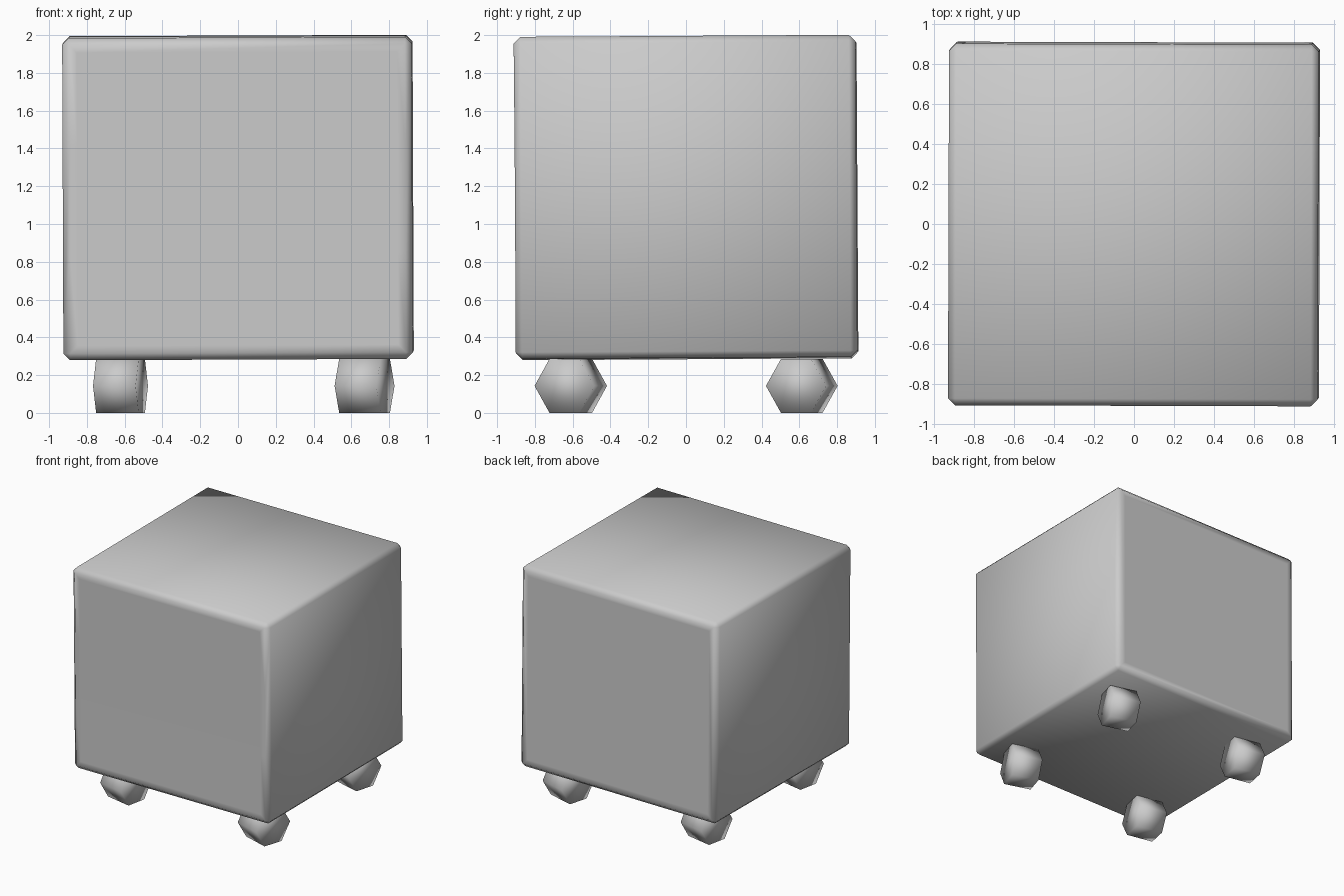
import bpy, bmesh
from math import pi
from mathutils import Matrix, Euler

if "Cube" in bpy.data.objects:
    bpy.data.objects.remove(bpy.data.objects["Cube"])


def add_mesh(name, bm):
    for f in bm.faces:
        f.smooth = True
    me = bpy.data.meshes.new(name)
    bm.to_mesh(me)
    bm.free()
    ob = bpy.data.objects.new(name, me)
    bpy.context.collection.objects.link(ob)
    return ob


# cabinet body: chamfered box with three barely marked drawer fronts
bm = bmesh.new()
bmesh.ops.create_cube(bm, size=1, matrix=Matrix.Diagonal((1.85, 1.81, 1.705, 1)))
bmesh.ops.bevel(bm, geom=bm.edges[:], offset=0.035, segments=1, affect='EDGES')
bm.normal_update()
for side in (-1, 1):
    panel = [f for f in bm.faces if f.normal.y * side > 0.99]
    bmesh.ops.inset_region(bm, faces=panel, thickness=0.06)
    if side == -1:
        for z in (-0.28, 0.28):
            panel = [f for f in bm.faces if f.normal.y < -0.99]
            geom = set(panel)
            for f in panel:
                geom.update(f.edges)
                geom.update(f.verts)
            bmesh.ops.bisect_plane(bm, geom=list(geom), plane_co=(0, 0, z), plane_no=(0, 0, 1))
for v in bm.verts:
    if abs(abs(v.co.z) - 0.28) < 0.001:
        v.co.y += 0.002
body = add_mesh("cabinet_body", bm)
body.location = (0, 0, 1.14)
body.rotation_euler = (0.006, -0.004, -0.003)

# four six-sided wheels, each turned slightly on its swivel
wheels = {
    "front_left": (-0.622, -0.61, -0.2),
    "front_right": (0.67, -0.61, -0.3),
    "back_left": (-0.622, 0.613, -0.2),
    "back_right": (0.67, 0.613, -0.27),
}
for name, (x, y, turn) in wheels.items():
    bm = bmesh.new()
    # hexagon corners point along y, axle runs along x
    rot = Euler((0, pi / 2, 0)).to_matrix().to_4x4() @ Matrix.Rotation(pi / 2, 4, 'Z')
    bmesh.ops.create_cone(bm, cap_ends=True, segments=6, radius1=0.165, radius2=0.165,
                          depth=0.23, matrix=rot)
    far = max(bm.verts, key=lambda v: v.co.z).co.z
    if far > 0.15:
        bmesh.ops.rotate(bm, verts=bm.verts[:], matrix=Matrix.Rotation(pi / 6, 3, 'X'))
    wheel = add_mesh(name + "_wheel", bm)
    wheel.location = (x, y, 0.143)
    wheel.rotation_euler = (0, 0, turn)
